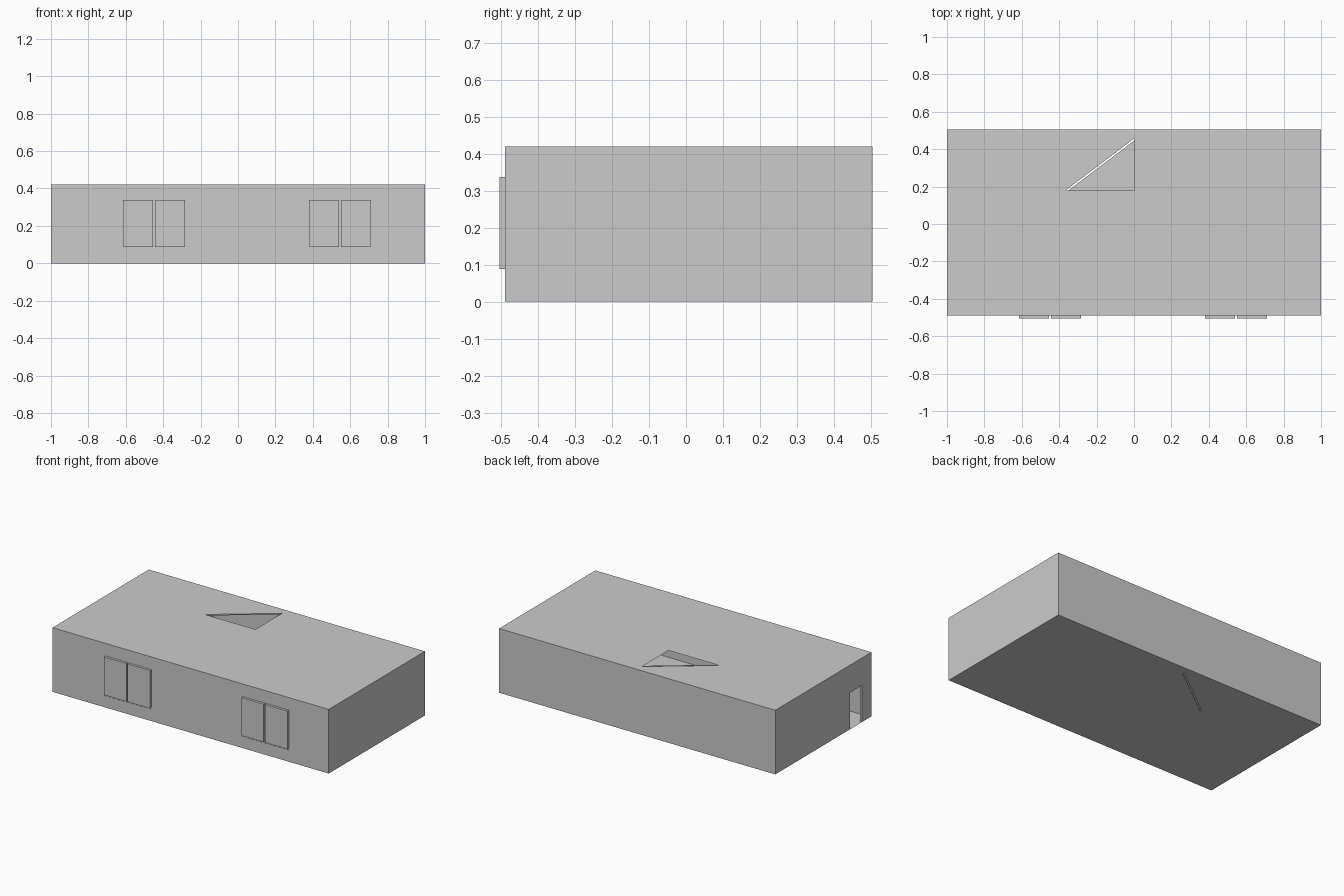
import bpy
import bmesh
from mathutils import Vector

if "Cube" in bpy.data.objects:
    bpy.data.objects.remove(bpy.data.objects["Cube"])

H = 0.42                 # wall height
T = 0.012                # wall thickness
X, Y0, Y1 = 1.0, -0.49, 0.505


def make_object(name, bm):
    mesh = bpy.data.meshes.new(name)
    bm.to_mesh(mesh)
    bm.free()
    obj = bpy.data.objects.new(name, mesh)
    bpy.context.collection.objects.link(obj)
    return obj


def box(name, x0, x1, y0, y1, z0, z1):
    bm = bmesh.new()
    bmesh.ops.create_cube(bm, size=1)
    size = Vector((x1 - x0, y1 - y0, z1 - z0))
    mid = Vector((x0 + x1, y0 + y1, z0 + z1)) / 2
    for v in bm.verts:
        v.co = Vector(a * b for a, b in zip(v.co, size)) + mid
    return make_object(name, bm)


def cut(obj, *bounds):
    cutter = box("cutter", *bounds)
    cutter.hide_render = True
    mod = obj.modifiers.new("opening", 'BOOLEAN')
    mod.operation = 'DIFFERENCE'
    mod.solver = 'EXACT'
    mod.object = cutter
    bpy.context.view_layer.objects.active = obj
    bpy.ops.object.modifier_apply(modifier=mod.name)
    bpy.data.objects.remove(cutter)


def sheet(name, polygons, z):
    bm = bmesh.new()
    for points in polygons:
        bm.faces.new([bm.verts.new((x, y, z)) for x, y in points])
    return make_object(name, bm)


def strip(name, path):
    """Upright single-sided wall skin along a plan path."""
    bm = bmesh.new()
    low = [bm.verts.new((x, y, 0)) for x, y in path]
    high = [bm.verts.new((x, y, H)) for x, y in path]
    for i in range(len(path) - 1):
        bm.faces.new((low[i], low[i + 1], high[i + 1], high[i]))
    return make_object(name, bm)


# Outer walls
front_wall = box("front_wall", -X, X, Y0, Y0 + T, 0, H)
box("back_wall", -X, X, Y1 - T, Y1, 0, H)
box("right_wall", X - T, X, Y0 + T, Y1 - T, 0, H)
left_wall = box("left_wall", -X, -X + T, Y0 + T, Y1 - T, 0, H)

# Doorway in the left wall
cut(left_wall, -1.1, -0.9, -0.39, -0.27, -0.1, 0.24)

# Windows: opening, flush frame and two protruding panes
for side, cx in (("left", -0.45), ("right", 0.545)):
    a, b = cx - 0.178, cx + 0.178
    cut(front_wall, a, b, Y0 - 0.1, Y0 + 0.1, 0.075, 0.35)
    frame = box(side + "_window_frame", a, b, Y0 + 0.001, Y0 + T, 0.075, 0.35)
    for s in (-1, 1):
        p, q = sorted((cx + s * 0.005, cx + s * 0.166))
        cut(frame, p, q, Y0 - 0.1, Y0 + 0.1, 0.088, 0.337)
        box(side + "_window_pane", p, q, Y0 - 0.015, Y0 + 0.003, 0.088, 0.337)

# Floor and roof sheets around the corner room with its slanted wall
main = [(-X, Y0), (X, Y0), (X, Y1), (0, Y1), (0, 0.18),
        (-0.5, 0.18), (-0.5, Y1), (-X, Y1)]
room = [(-0.5, Y1), (-0.5, 0.18), (-0.365, 0.18), (0, 0.457), (0, Y1)]
triangle = [(-0.35, 0.18), (0, 0.18), (0, 0.445)]
sheet("floor", [main, room, triangle], 0)
sheet("roof", [main, room], H)     # triangular opening left in the roof

# Corner room walls, two skins with an open gap between
strip("room_wall_outer", [(-0.5, Y1 - T), (-0.5, 0.18), (-0.35, 0.18),
                          (0, 0.445), (0, Y1 - T)])
strip("room_wall_inner", [(-0.49, Y1 - T), (-0.49, 0.19), (-0.355, 0.19),
                          (-0.01, 0.455), (-0.01, Y1 - T)])
